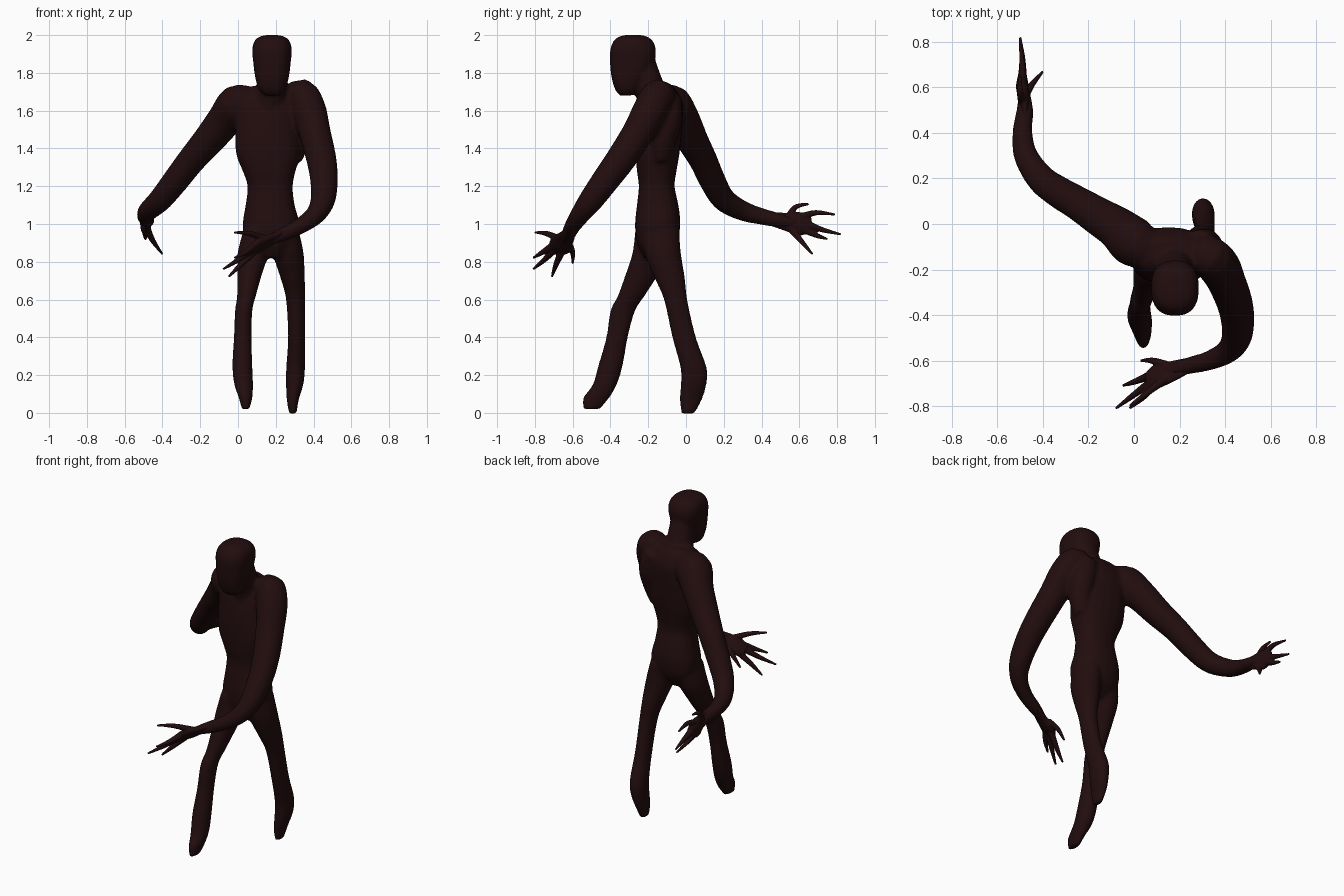
import bpy, bmesh, math
from mathutils import Vector

cube = bpy.data.objects.get("Cube")
if cube:
    bpy.data.objects.remove(cube, do_unlink=True)

UNIT = 0.01          # all part sizes below are in hundredths
SIDES = 20

skin = bpy.data.materials.new("dark_brown_skin")
skin.use_nodes = True
colour = (0.016, 0.004, 0.0045, 1)
skin.diffuse_color = colour
skin.node_tree.nodes["Principled BSDF"].inputs["Base Color"].default_value = colour


def spline(sections, steps=4):
    """Smoothly interpolate the listed sections."""
    rows = [Vector(s) for s in sections]
    result = []
    for i in range(len(rows) - 1):
        before, start = rows[max(i - 1, 0)], rows[i]
        end, after = rows[i + 1], rows[min(i + 2, len(rows) - 1)]
        for k in range(steps):
            t = k / steps
            pull = (end - before) * t
            curve = (before * 2 - start * 5 + end * 4 - after) * t ** 2
            twist = (start * 3 - before - end * 3 + after) * t ** 3
            result.append(start + (pull + curve + twist) / 2)
    return result + [rows[-1]]


def skin_rings(bm, rings):
    """Bridge successive rings and close both ends."""
    loops = [[bm.verts.new(point * UNIT) for point in ring] for ring in rings]
    for low, high in zip(loops, loops[1:]):
        for i in range(SIDES):
            j = (i + 1) % SIDES
            bm.faces.new((low[i], low[j], high[j], high[i]))
    bm.faces.new(loops[0][::-1])
    bm.faces.new(loops[-1])


def soften(value, power):
    return math.copysign(abs(value) ** power, value)


def stack(bm, sections, power=1.0):
    """Level oval slices: x, y, z, half width, half depth."""
    rings = []
    for x, y, z, width, depth in spline(sections):
        ring = []
        for i in range(SIDES):
            angle = math.tau * i / SIDES
            ring.append(Vector((x + width * soften(math.cos(angle), power),
                                y + depth * soften(math.sin(angle), power), z)))
        rings.append(ring)
    skin_rings(bm, rings)


def tube(bm, sections, flat=(1, 0, 0), thin=1.0):
    """Round limb along a path: x, y, z, radius; thinned along one direction."""
    rows = spline(sections)
    centres = [Vector(row[:3]) for row in rows]
    rings = []
    for i, centre in enumerate(centres):
        ahead = centres[min(i + 1, len(rows) - 1)]
        tangent = (ahead - centres[max(i - 1, 0)]).normalized()
        side = Vector(flat)
        side = (side - tangent * side.dot(tangent)).normalized()
        other = tangent.cross(side)
        ring = []
        for k in range(SIDES):
            angle = math.tau * k / SIDES
            offset = side * math.cos(angle) * thin + other * math.sin(angle)
            ring.append(centre + offset * rows[i][3])
        rings.append(ring)
    skin_rings(bm, rings)


def finish(bm, name, voxel, smoothing):
    """Fuse the overlapping volumes into one smooth surface."""
    bmesh.ops.recalc_face_normals(bm, faces=bm.faces)
    mesh = bpy.data.meshes.new(name)
    bm.to_mesh(mesh)
    bm.free()
    mesh.materials.append(skin)
    part = bpy.data.objects.new(name, mesh)
    bpy.context.collection.objects.link(part)
    fuse = part.modifiers.new("fuse", "REMESH")
    fuse.mode = "VOXEL"
    fuse.voxel_size = voxel
    fuse.use_smooth_shade = True
    relax = part.modifiers.new("relax", "SMOOTH")
    relax.factor = 0.5
    relax.iterations = smoothing


body = bmesh.new()

# Torso, from crotch to collar
stack(body, [(17, -17, 82, 6, 5), (17, -15.5, 90, 13, 10.5), (17.5, -15, 100, 15, 12),
             (17, -15, 110, 13, 11), (17, -15.5, 120, 12, 9.5),
             (16.5, -15.5, 128, 14, 10.5), (16, -15, 137, 17, 11.5),
             (15.5, -14, 150, 17, 12), (15, -13, 162, 17, 11.5),
             (15, -13, 169, 15, 9), (16, -13, 173, 9, 6)], power=0.85)

# Left shoulder blade, joining the back to the arm
tube(body, [(28, -9, 168, 6.5), (31, -10, 156, 8), (31, -12, 145, 7), (29, -13, 134, 5)])

# Neck and square-browed head
tube(body, [(17, -16, 163, 9), (18, -20, 174, 8), (18, -23.5, 185, 7.5)])
stack(body, [(18, -32, 168, 4, 3), (18, -31, 171, 7, 6.5), (18, -30, 178, 9, 9.5),
             (18, -28.5, 186, 10, 11.8), (18, -28, 193, 10.5, 12),
             (18, -28, 198, 8.5, 9.5), (18, -28, 200, 4, 5)], power=0.8)

# Right leg, stepping forward
stack(body, [(9, -17, 97, 6, 10), (8, -18.5, 85, 8.2, 9.8), (6.3, -23, 74, 6.6, 8.8),
             (4.5, -29, 62, 5, 7.2), (3, -33.5, 54, 4.6, 6.6), (2.5, -36.5, 40, 4.7, 5.7),
             (2.3, -40, 25, 5.3, 6.5), (3, -43, 15, 5, 6.4), (4, -47.5, 8, 3.6, 7),
             (4, -50, 2, 2, 4.5)])

# Left leg, trailing behind
stack(body, [(25, -14, 97, 7, 10.5), (26.5, -12.5, 85, 8.2, 9.8), (29, -8.5, 71, 6.4, 8),
             (30.5, -5.5, 60, 5.1, 6.2), (31, -1, 40, 4.5, 6.3), (30.5, 4, 24, 5, 7),
             (30, 4, 15, 4.6, 6.8), (29, 2.5, 7, 3.2, 6), (29, 1, -0.5, 2, 3.5)])

# Right arm, swung backward
tube(body, [(6, -11, 163, 9), (0, -8, 163, 11), (-7, -2, 155, 9.5), (-15, 3, 145, 8.5),
            (-24.5, 9, 134, 7.5), (-33, 14, 123, 7), (-41, 20, 113, 6.3),
            (-47.5, 30, 107, 5.3), (-49, 40, 104, 4.4), (-48, 49, 102, 3.8),
            (-48, 55, 101, 3), (-48.5, 61, 100, 2)], flat=(1, -1, 0))

# Left arm, reaching across the front
tube(body, [(29, -13, 164, 8), (33.5, -14.5, 168, 9), (37.5, -19, 160, 9.3),
            (40.5, -25, 149, 8.5), (44, -34, 135, 8), (45.5, -42, 124, 7.4),
            (45, -50, 113, 6.6), (41, -56, 105, 5.3), (33, -60, 99, 4.3),
            (25, -62, 95, 3.8), (18, -64, 92, 3), (12, -66, 89, 2)], flat=(0, 0, 1))

finish(body, "body", 0.012, 4)


def build_hand(name, palm, fingers, flat):
    """Flat palm with long, pointed fingers: root, knuckle and tip."""
    hand = bmesh.new()
    tube(hand, palm, flat, thin=0.45)
    for root, knuckle, tip in fingers:
        tube(hand, [(*root, 2), (*knuckle, 1.4), (*tip, 0.6)])
    finish(hand, name, 0.005, 2)


# Right hand, fingers pointing back
build_hand("right_hand",
           [(-48, 46, 102.5, 3.8), (-48, 54, 101, 5), (-49, 60, 100, 6.3), (-49, 66, 99, 4)],
           [((-49, 54, 103), (-50, 58, 109), (-50, 65, 110.5)),
            ((-49, 62, 104), (-49, 69, 106), (-50, 79, 105)),
            ((-49, 64, 100), (-49, 72, 97), (-50, 82, 94.5)),
            ((-49, 63, 97), (-49, 69, 94), (-49, 75, 92)),
            ((-48, 56, 97), (-45, 61, 91), (-40, 67, 84))], (1, 0, 0))

# Left hand, fingers pointing across and down
build_hand("left_hand",
           [(24, -62, 94.5, 3.8), (16, -65, 91, 5.3), (10, -67, 88, 6), (6, -69, 86, 4)],
           [((15, -67, 92), (6, -74, 95), (-2, -80, 95.5)),
            ((9, -70, 89), (4, -76, 85), (-2, -81, 82)),
            ((8, -69, 87), (0, -75, 81), (-8, -81, 76)),
            ((8, -66, 85), (1, -69, 78), (-5, -71, 72)),
            ((14, -62, 89), (8, -60, 85), (3, -60, 79))], (0, 0.6, 1))
